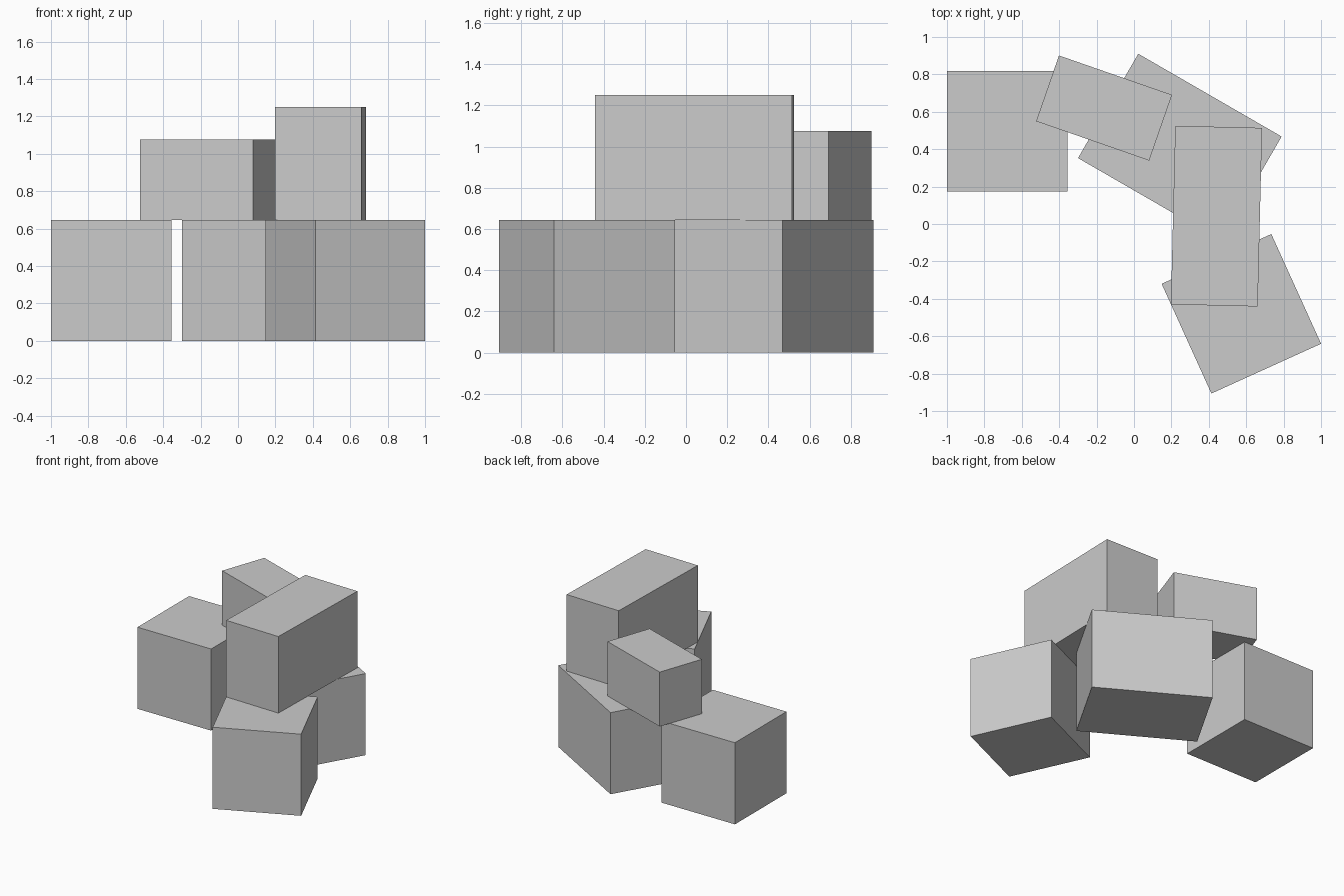
import bpy
from math import radians

if "Cube" in bpy.data.objects:
    bpy.data.objects.remove(bpy.data.objects["Cube"])

# One plain grey for every block
grey = bpy.data.materials.new("plain_grey")
grey.use_nodes = True
colour = (0.6, 0.6, 0.6, 1)
grey.diffuse_color = colour
grey.node_tree.nodes["Principled BSDF"].inputs["Base Color"].default_value = colour


def block(name, centre, size, base, turn):
    """Box standing at height base, turned about z by degrees."""
    x, y = centre
    bpy.ops.mesh.primitive_cube_add(size=1, location=(x, y, base + size[2] / 2),
                                    rotation=(0, 0, radians(turn)))
    ob = bpy.context.object
    ob.name = name
    ob.scale = size
    bpy.ops.object.transform_apply(location=False, rotation=False, scale=True)
    ob.data.materials.append(grey)


H = 0.645  # height of the lower row

# Lower row of blocks
block("lower_block_right", (-0.678, 0.495), (0.644, 0.644, H), 0, 0)
block("lower_block_middle", (0.245, 0.41), (0.885, 0.644, H), 0, -30)
block("lower_block_left", (0.574, -0.48), (0.644, 0.644, H), 0, 24.4)

# Upper blocks bridging the gaps
block("upper_block_low", (-0.16, 0.62), (0.64, 0.372, 0.43), H, -19.2)
block("upper_block_tall", (0.441, 0.042), (0.464, 0.955, 0.605), H, -1.4)
